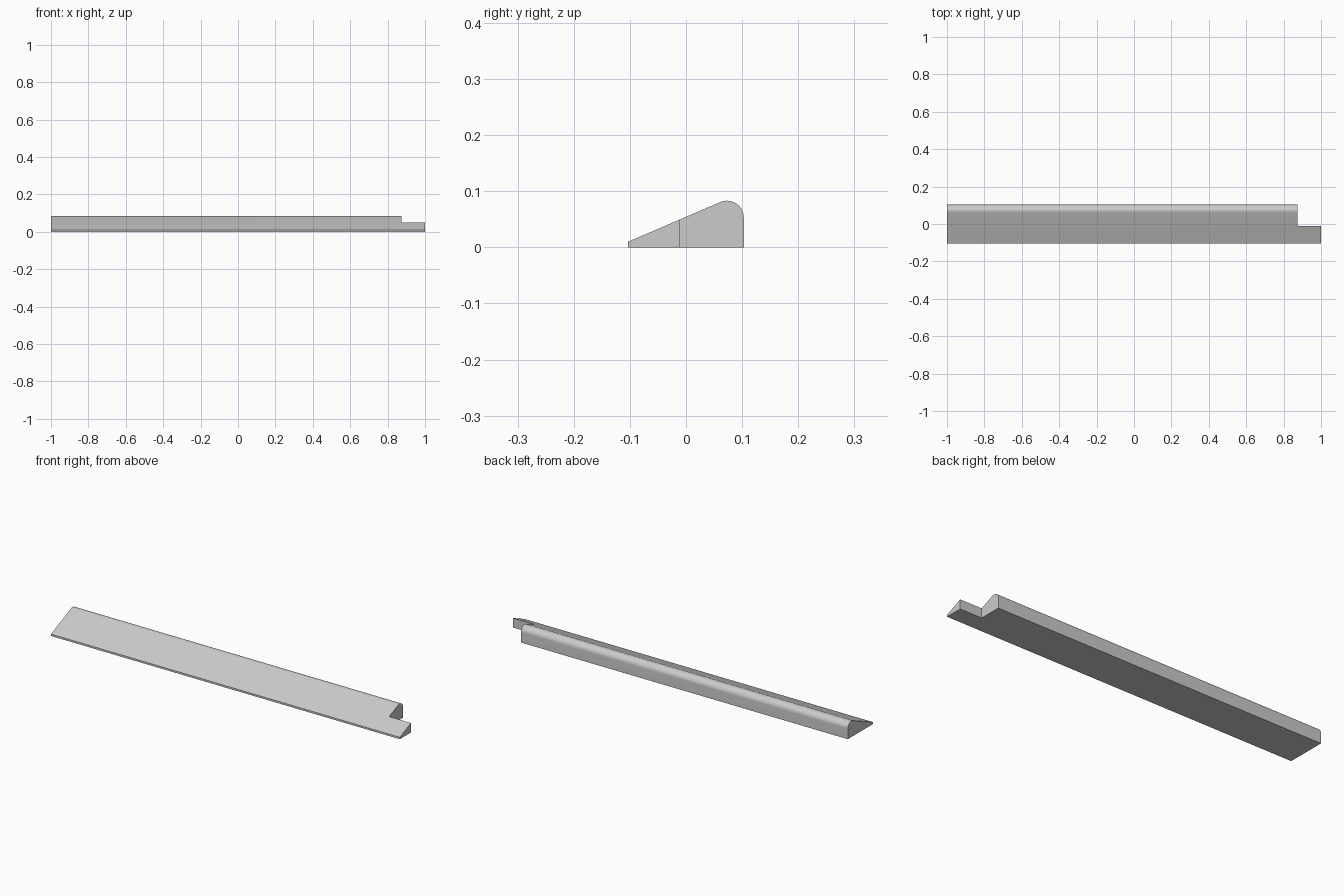
import bpy, bmesh, math
from mathutils import Vector

default = bpy.data.objects.get("Cube")
if default:
    bpy.data.objects.remove(default, do_unlink=True)

LEFT_END, SHOULDER, TONGUE_END = -1.0, 0.875, 1.0
FRONT, BACK, SPLIT = -0.103, 0.103, -0.012
RADIUS, LIP = 0.03, 0.01

grey = bpy.data.materials.new("light grey")
grey.use_nodes = True
colour = (0.6, 0.6, 0.6, 1)
grey.diffuse_color = colour
grey.node_tree.nodes["Principled BSDF"].inputs["Base Color"].default_value = colour

# Wedge cross-section with a rounded top back corner
profile = [(FRONT, LIP), (FRONT, 0), (BACK, 0)]
steps = 16
for i in range(steps + 1):
    a = math.radians(113.4) * i / steps
    profile.append((BACK - RADIUS + RADIUS * math.cos(a), 0.053 + RADIUS * math.sin(a)))

bm = bmesh.new()
cap = bm.faces.new([bm.verts.new((LEFT_END, y, z)) for y, z in profile])


def extrude(face, length, keep):
    """Extrude a face along x and return the new end face."""
    geom = bmesh.ops.extrude_face_region(bm, geom=[face], use_keep_orig=keep)["geom"]
    moved = [g for g in geom if isinstance(g, bmesh.types.BMVert)]
    bmesh.ops.translate(bm, verts=moved, vec=Vector((length, 0, 0)))
    return next(g for g in geom if isinstance(g, bmesh.types.BMFace))


# Main strip
end = extrude(cap, SHOULDER - LEFT_END, True)

# Split the end and extend only its front part as a tongue
bmesh.ops.bisect_plane(bm, geom=[end] + list(end.edges) + list(end.verts),
                       plane_co=(0, SPLIT, 0), plane_no=(0, 1, 0))
tongue = next(f for f in bm.faces
              if all(v.co.x > SHOULDER - 0.001 and v.co.y < SPLIT + 0.001 for v in f.verts))
extrude(tongue, TONGUE_END - SHOULDER, False)
bmesh.ops.recalc_face_normals(bm, faces=bm.faces)

mesh = bpy.data.meshes.new("wedge_strip")
bm.to_mesh(mesh)
bm.free()
mesh.materials.append(grey)
strip = bpy.data.objects.new("wedge_strip", mesh)
bpy.context.collection.objects.link(strip)

# Smooth the rounded edge, keep the corners sharp
bpy.ops.object.select_all(action="DESELECT")
strip.select_set(True)
bpy.context.view_layer.objects.active = strip
bpy.ops.object.shade_smooth_by_angle(angle=math.radians(20))
